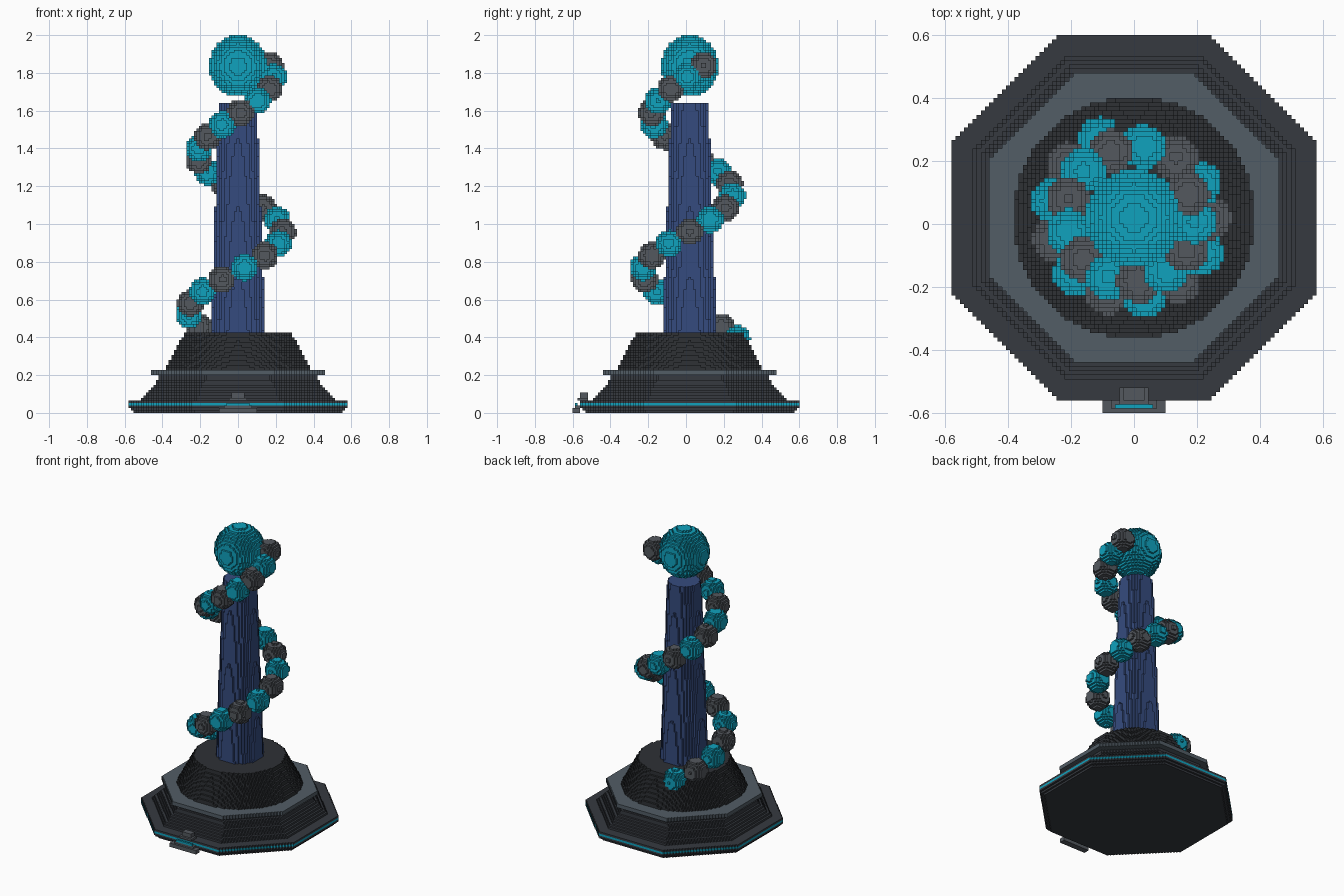
import bpy, bmesh, math

cube = bpy.data.objects.get("Cube")
if cube:
    bpy.data.objects.remove(cube, do_unlink=True)

V = 2 / 150          # block size
Y0 = 0.02            # shared axis sits slightly back; the front tab sticks out
cells = {}           # (i, j, k) -> part name


def material(name, rgb):
    lin = [(c / 255 / 12.92) if c < 11 else ((c / 255 + 0.055) / 1.055) ** 2.4 for c in rgb]
    m = bpy.data.materials.new(name)
    m.use_nodes = True
    m.diffuse_color = (*lin, 1)
    bsdf = m.node_tree.nodes["Principled BSDF"]
    bsdf.inputs["Base Color"].default_value = (*lin, 1)
    bsdf.inputs["Roughness"].default_value = 0.8
    return m


TEAL = material("teal", (16, 162, 190))
GREY = material("bead grey", (84, 89, 95))
BLUE = material("column blue", (53, 75, 126))
DARK = material("dark grey", (54, 58, 64))
CONE = material("charcoal", (46, 49, 53))
SLATE = material("slate grey", (82, 93, 102))
parts = {}


def fill(part, mat, center, half, inside):
    """Fill blocks of a box region where inside(x, y, z) holds; first part wins."""
    parts[part] = mat
    spans = []
    for axis, (c, h) in enumerate(zip(center, half)):
        shift = 0.5 if axis == 2 else 0
        spans.append(range(math.ceil((c - h) / V - shift - 1e-6),
                           math.floor((c + h) / V - shift + 1e-6) + 1))
    for i in spans[0]:
        for j in spans[1]:
            for k in spans[2]:
                if k >= 0 and inside(i * V, j * V, (k + 0.5) * V):
                    cells.setdefault((i, j, k), part)


def ball(part, mat, c, r, rz):
    fill(part, mat, c, (r, r, rz), lambda x, y, z:
         ((x - c[0]) ** 2 + (y - c[1]) ** 2) / r ** 2 + ((z - c[2]) / rz) ** 2 <= 1)


def octagon(part, mat, level, r, count=1):
    r -= V / 2 - 0.001
    fill(part, mat, (0, 0, (level + count / 2) * V), (r, r, (count / 2 - 0.1) * V),
         lambda x, y, z: max(abs(x), abs(y), (abs(x) + abs(y)) / math.sqrt(2)) <= r)


def cone(part, mat, z0, z1, r0, r1):
    fill(part, mat, (0, 0, (z0 + z1) / 2), (r0, r0, (z1 - z0) / 2), lambda x, y, z:
         math.hypot(x, y) <= r0 + (r1 - r0) * (z - z0) / (z1 - z0))


def block(part, mat, half_x, y0, y1, k0, k1):
    """Box given by half width, front and back y, and block levels."""
    y = (y0 + y1) / 2 - Y0
    fill(part, mat, (0, y, (k0 + k1) * V / 2),
         (half_x - V / 2, (y1 - y0 - V) / 2 + 0.001, (k1 - k0 - 0.2) * V / 2),
         lambda *p: True)


# Octagonal base slab with a teal stripe
for level, r in enumerate((0.56, 0.575, 0.586)):
    octagon("base_slab", DARK, level, r)
octagon("base_stripe", TEAL, 3, 0.586)
octagon("base_slab", DARK, 4, 0.586)

# Stepped octagonal plinth and its wider rim
for level in range(5, 15):
    octagon("plinth", DARK, level, max(0.42, 0.52 - 0.0125 * (level - 5)))
octagon("plinth_rim", SLATE, 15, 0.465, 2)

# Front tab, its teal strip and its knob
block("front_tab", GREY, 0.1, -0.6, -0.56, 0, 2)
block("front_tab", GREY, 0.075, -0.587, -0.56, 2, 3)
block("tab_strip", TEAL, 0.06, -0.587, -0.573, 3, 4)
block("tab_knob", GREY, 0.055, -0.573, -0.52, 5, 6)
block("tab_knob", GREY, 0.042, -0.567, -0.52, 6, 8)

# Round foot and tapering column
cone("foot", CONE, 0.227, 0.427, 0.388, 0.282)
cone("column", BLUE, 0.427, 1.64, 0.144, 0.1)

# Orb on top
ball("orb", TEAL, (0, 0, 1.837), 0.153, 0.163)

# Rising spiral of alternating beads
for n in range(24):
    a = math.radians(27.4 * (n - 9))
    r = 0.272 - 0.0037 * n
    odd = n % 2
    ball("grey_beads" if odd else "teal_beads", GREY if odd else TEAL,
         (r * math.cos(a), r * math.sin(a), 0.392 + 0.063 * n), 0.071, 0.071)

# Turn the exposed block sides into one mesh per part
meshes = {name: (bmesh.new(), {}) for name in parts}
for cell, name in cells.items():
    bm, verts = meshes[name]
    for axis in range(3):
        for side in (0, 1):
            near = list(cell)
            near[axis] += 2 * side - 1
            if tuple(near) in cells:
                continue
            u, w = (axis + 1) % 3, (axis + 2) % 3
            ring = []
            for du, dw in ((0, 0), (1, 0), (1, 1), (0, 1)):
                p = list(cell)
                p[axis] += side
                p[u] += du
                p[w] += dw
                p = tuple(p)
                if p not in verts:
                    verts[p] = bm.verts.new(((p[0] - 0.5) * V, (p[1] - 0.5) * V + Y0, p[2] * V))
                ring.append(verts[p])
            bm.faces.new(ring if side else ring[::-1])

for name, (bm, verts) in meshes.items():
    mesh = bpy.data.meshes.new(name)
    bm.to_mesh(mesh)
    bm.free()
    mesh.materials.append(parts[name])
    bpy.context.scene.collection.objects.link(bpy.data.objects.new(name, mesh))
